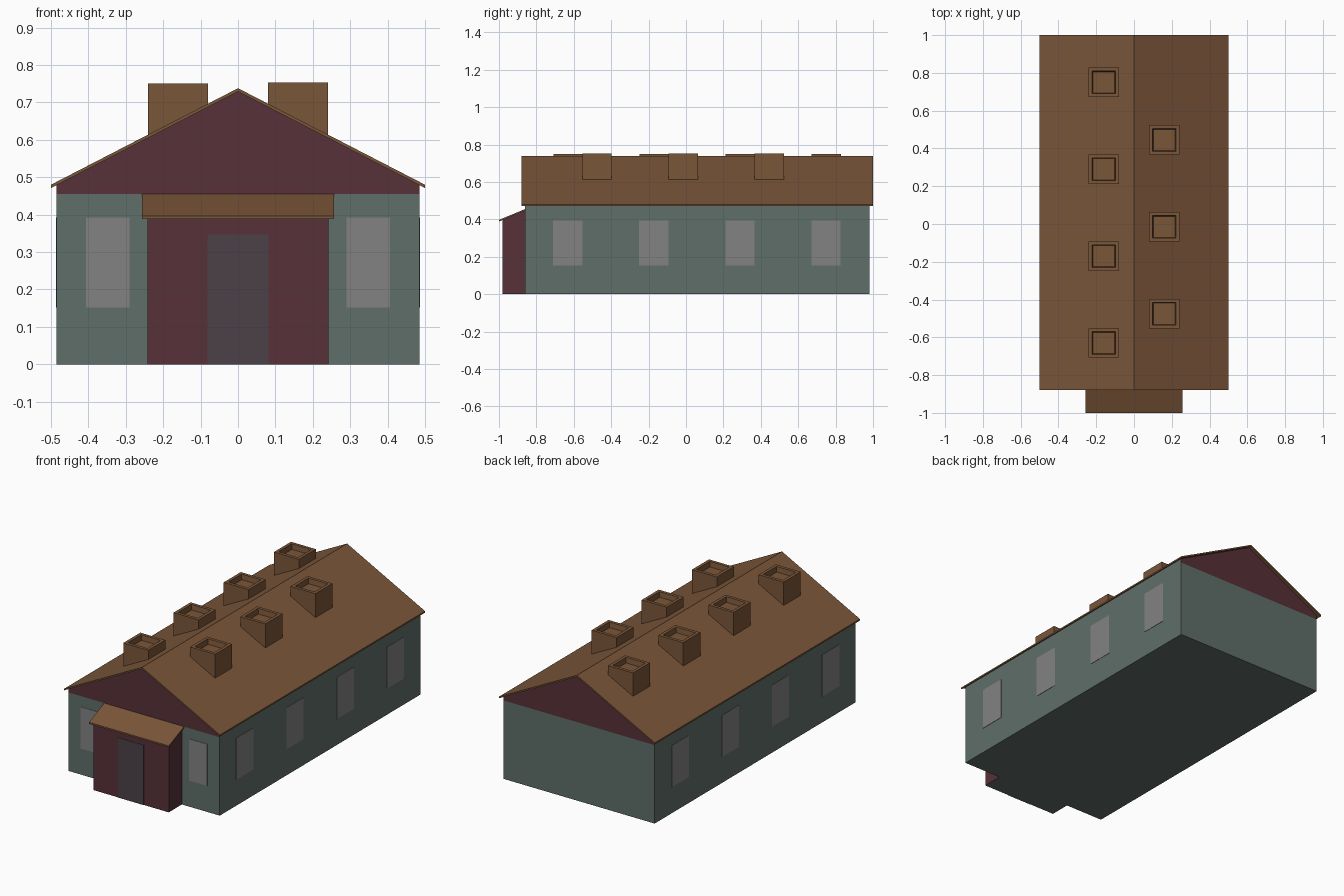
import bpy, bmesh
from mathutils import Vector

cube = bpy.data.objects.get("Cube")
if cube:
    bpy.data.objects.remove(cube, do_unlink=True)


def material(name, rgb):
    linear = [((c / 255 + 0.055) / 1.055) ** 2.4 for c in rgb] + [1.0]
    mat = bpy.data.materials.new(name)
    mat.use_nodes = True
    mat.diffuse_color = linear
    bsdf = mat.node_tree.nodes["Principled BSDF"]
    bsdf.inputs["Base Color"].default_value = linear
    bsdf.inputs["Roughness"].default_value = 0.9
    return mat


GREEN = material("sage green wall", (95, 110, 105))
MAROON = material("maroon trim", (86, 49, 56))
BROWN = material("brown roof", (122, 86, 57))
GREY = material("grey window", (132, 130, 131))
SLATE = material("dark slate door", (75, 65, 71))


def prism(name, profile, axis, start, end, mats, edit=None):
    """Extrude a profile along x (points are y, z) or along y (points are x, z)."""
    bm = bmesh.new()

    def place(p, t):
        return (t, p[0], p[1]) if axis == "x" else (p[0], t, p[1])

    face = bm.faces.new([bm.verts.new(place(p, start)) for p in profile])
    grown = bmesh.ops.extrude_face_region(bm, geom=[face], use_keep_orig=True)
    move = Vector((end - start, 0, 0) if axis == "x" else (0, end - start, 0))
    verts = [g for g in grown["geom"] if isinstance(g, bmesh.types.BMVert)]
    bmesh.ops.translate(bm, vec=move, verts=verts)
    bmesh.ops.recalc_face_normals(bm, faces=bm.faces)
    if edit:
        edit(bm)
    mesh = bpy.data.meshes.new(name)
    bm.to_mesh(mesh)
    bm.free()
    for mat in mats:
        mesh.materials.append(mat)
    obj = bpy.data.objects.new(name, mesh)
    bpy.context.collection.objects.link(obj)
    return obj


def box(name, low, high, mat):
    (x0, y0, z0), (x1, y1, z1) = low, high
    return prism(name, [(x0, z0), (x1, z0), (x1, z1), (x0, z1)], "y", y0, y1, [mat])


# Main dimensions
WALL, EAVE = 0.485, 0.5
FRONT, BACK = -0.86, 0.98
RIDGE, SLOPE, THICK = 0.738, 0.516, 0.009
GABLE = 0.455


def roof_z(x):
    return RIDGE - SLOPE * abs(x)


# Hall body, with maroon gables above the wall line
def paint_gables(bm):
    bmesh.ops.bisect_plane(bm, geom=bm.verts[:] + bm.edges[:] + bm.faces[:],
                           plane_co=(0, 0, GABLE), plane_no=(0, 0, 1))
    for f in bm.faces:
        if abs(f.normal.y) > 0.9 and f.calc_center_median().z > GABLE:
            f.material_index = 1


shoulder = roof_z(WALL) - THICK
prism("hall_body", [(-WALL, 0), (WALL, 0), (WALL, shoulder), (0, RIDGE - THICK),
                    (-WALL, shoulder)], "y", FRONT, BACK, [GREEN, MAROON], paint_gables)

# Thin pitched roof
top = [(-EAVE, roof_z(EAVE)), (0, RIDGE), (EAVE, roof_z(EAVE))]
under = [(x, z - THICK) for x, z in reversed(top)]
prism("main_roof", top + under, "y", -0.88, 1.0, [BROWN])


# Entrance porch with a green underside
def paint_floor(bm):
    for f in bm.faces:
        if f.normal.z < -0.9:
            f.material_index = 1


prism("porch_body", [(-0.98, 0), (FRONT, 0), (FRONT, 0.447), (-0.98, 0.397)],
      "x", -0.242, 0.242, [MAROON, GREEN], paint_floor)
prism("porch_roof", [(FRONT, GABLE), (-1.0, 0.397), (-1.0, 0.388), (FRONT, 0.446)],
      "x", -0.256, 0.256, [BROWN])
box("front_door", (-0.082, -0.982, 0), (0.082, -0.978, 0.347), SLATE)


# Roof vents with a sunken top
def sink_top(bm):
    cap = max(bm.faces, key=lambda f: f.calc_center_median().z)
    bmesh.ops.inset_region(bm, faces=[cap], thickness=0.018, use_even_offset=True)
    bmesh.ops.inset_region(bm, faces=[cap], thickness=0.004, depth=-0.03,
                           use_even_offset=True)


def roof_vent(name, side, y, height):
    inner, outer = side * 0.08, side * 0.24
    profile = [(inner, roof_z(inner) - 0.005), (outer, roof_z(outer) - 0.005),
               (outer, height), (inner, height)]
    prism(name, profile, "y", y - 0.078, y + 0.078, [BROWN], sink_top)


BAY = 0.46
for i in range(4):
    roof_vent(f"right_vent_{i + 1}", -1, -0.63 + BAY * i, 0.75)
for i in range(3):
    roof_vent(f"left_vent_{i + 1}", 1, -0.475 + BAY * i, 0.753)

# Windows on the long sides and beside the porch
for side, label in ((-1, "right"), (1, "left")):
    x = side * WALL
    for i in range(4):
        y = -0.632 + BAY * i
        box(f"{label}_window_{i + 1}", (x - 0.002, y - 0.078, 0.152),
            (x + 0.002, y + 0.078, 0.393), GREY)
    x = side * 0.348
    box(f"front_{label}_window", (x - 0.058, FRONT - 0.002, 0.152),
        (x + 0.058, FRONT + 0.002, 0.393), GREY)
